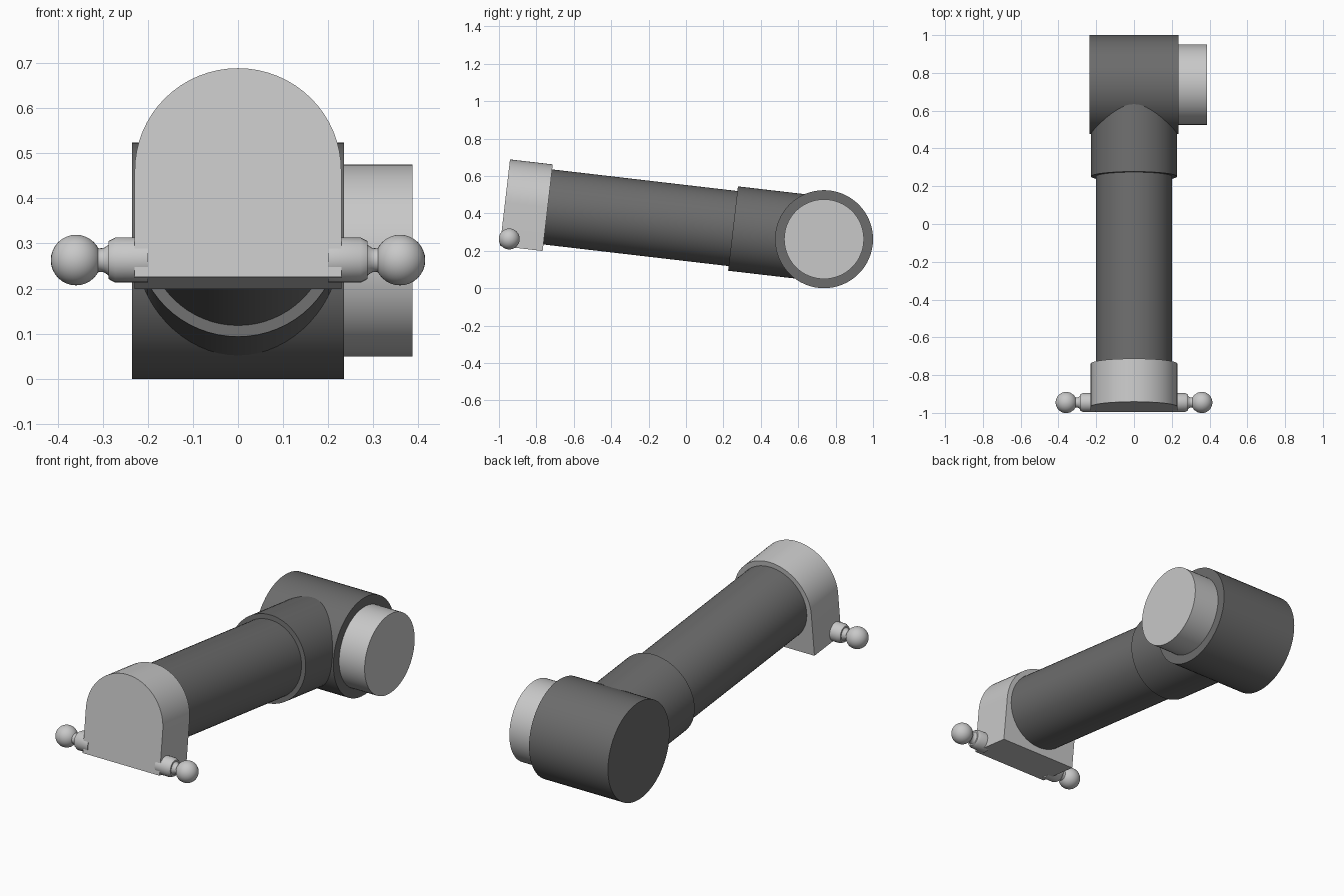
import bpy
import bmesh
import math
from mathutils import Matrix, Vector

if "Cube" in bpy.data.objects:
    bpy.data.objects.remove(bpy.data.objects["Cube"], do_unlink=True)


def material(name, value):
    m = bpy.data.materials.new(name)
    m.use_nodes = True
    colour = (value, value, value, 1)
    m.diffuse_color = colour
    m.node_tree.nodes["Principled BSDF"].inputs["Base Color"].default_value = colour
    return m


DARK = material("dark grey", 0.15)
LIGHT = material("light grey", 0.58)

# Arm frame: origin at the elbow centre, local y runs back along the arm
ELBOW = Vector((0, 0.738, 0.262))
ARM = Matrix.Translation(ELBOW) @ Matrix.Rotation(-math.radians(6.65), 4, "X")
LEVEL = Matrix.Translation(ELBOW)


def finish(name, bm, mat, matrix):
    bmesh.ops.recalc_face_normals(bm, faces=bm.faces)
    mesh = bpy.data.meshes.new(name)
    bm.to_mesh(mesh)
    bm.free()
    mesh.transform(matrix)
    mesh.materials.append(mat)
    ob = bpy.data.objects.new(name, mesh)
    bpy.context.collection.objects.link(ob)
    bpy.ops.object.select_all(action="DESELECT")
    ob.select_set(True)
    bpy.context.view_layer.objects.active = ob
    bpy.ops.object.shade_smooth_by_angle(angle=math.radians(35))


def cylinder(name, mat, matrix, axis, start, end, radius):
    bm = bmesh.new()
    bmesh.ops.create_cone(bm, cap_ends=True, segments=64, radius1=radius,
                          radius2=radius, depth=end - start)
    turn = Matrix.Rotation(math.pi / 2, 4, "Y" if axis == "X" else "X")
    shift = Vector((1, 0, 0) if axis == "X" else (0, 1, 0)) * (start + end) / 2
    bm.transform(Matrix.Translation(shift) @ turn)
    finish(name, bm, mat, matrix)


# Elbow housing with its end cap
cylinder("elbow_housing", DARK, LEVEL, "X", -0.235, 0.235, 0.262)
cylinder("elbow_cap", LIGHT, LEVEL, "X", 0.235, 0.387, 0.213)

# Arm tube and the wider collar that joins the elbow
cylinder("arm_tube", DARK, ARM, "Y", -1.487, -0.48, 0.202)
cylinder("arm_collar", DARK, ARM, "Y", -0.49, 0, 0.227)

# Arched end block: half circle on top of a straight base
WIDTH, BASE, FRONT, BACK = 0.229, -0.237, -1.717, -1.487
bm = bmesh.new()
outline = [(-WIDTH, BASE), (WIDTH, BASE)]
outline += [(WIDTH * math.cos(math.pi * i / 32), WIDTH * math.sin(math.pi * i / 32))
            for i in range(33)]
face = bm.faces.new([bm.verts.new((x, FRONT, z)) for x, z in outline])
extruded = bmesh.ops.extrude_face_region(bm, geom=[face])["geom"]
bmesh.ops.translate(bm, vec=(0, BACK - FRONT, 0),
                    verts=[v for v in extruded if isinstance(v, bmesh.types.BMVert)])
finish("end_block", bm, LIGHT, ARM)

# Ball studs: a chamfered post, a waisted neck and a ball on each side
POST = [(0.2, 0), (0.2, 0.05), (0.272, 0.05), (0.287, 0.042), (0.287, 0.034),
        (0.297, 0.027), (0.307, 0.026), (0.317, 0.03), (0.33, 0.036), (0.33, 0)]
PIVOT = Matrix.Translation((0, -0.945, 0.263))
for side, sign in (("left", 1), ("right", -1)):
    bm = bmesh.new()
    verts = [bm.verts.new((sign * x, 0, r)) for x, r in POST]
    edges = [bm.edges.new(pair) for pair in zip(verts, verts[1:])]
    bmesh.ops.spin(bm, geom=verts + edges, cent=(0, 0, 0), axis=(1, 0, 0),
                   angle=math.tau, steps=24, use_duplicate=False)
    bmesh.ops.remove_doubles(bm, verts=bm.verts, dist=0.0001)
    finish(side + "_stud_post", bm, LIGHT, PIVOT)

    bm = bmesh.new()
    bmesh.ops.create_uvsphere(bm, u_segments=32, v_segments=16, radius=0.056)
    bm.transform(Matrix.Translation((sign * 0.359, 0, 0)))
    finish(side + "_stud_ball", bm, LIGHT, PIVOT)
